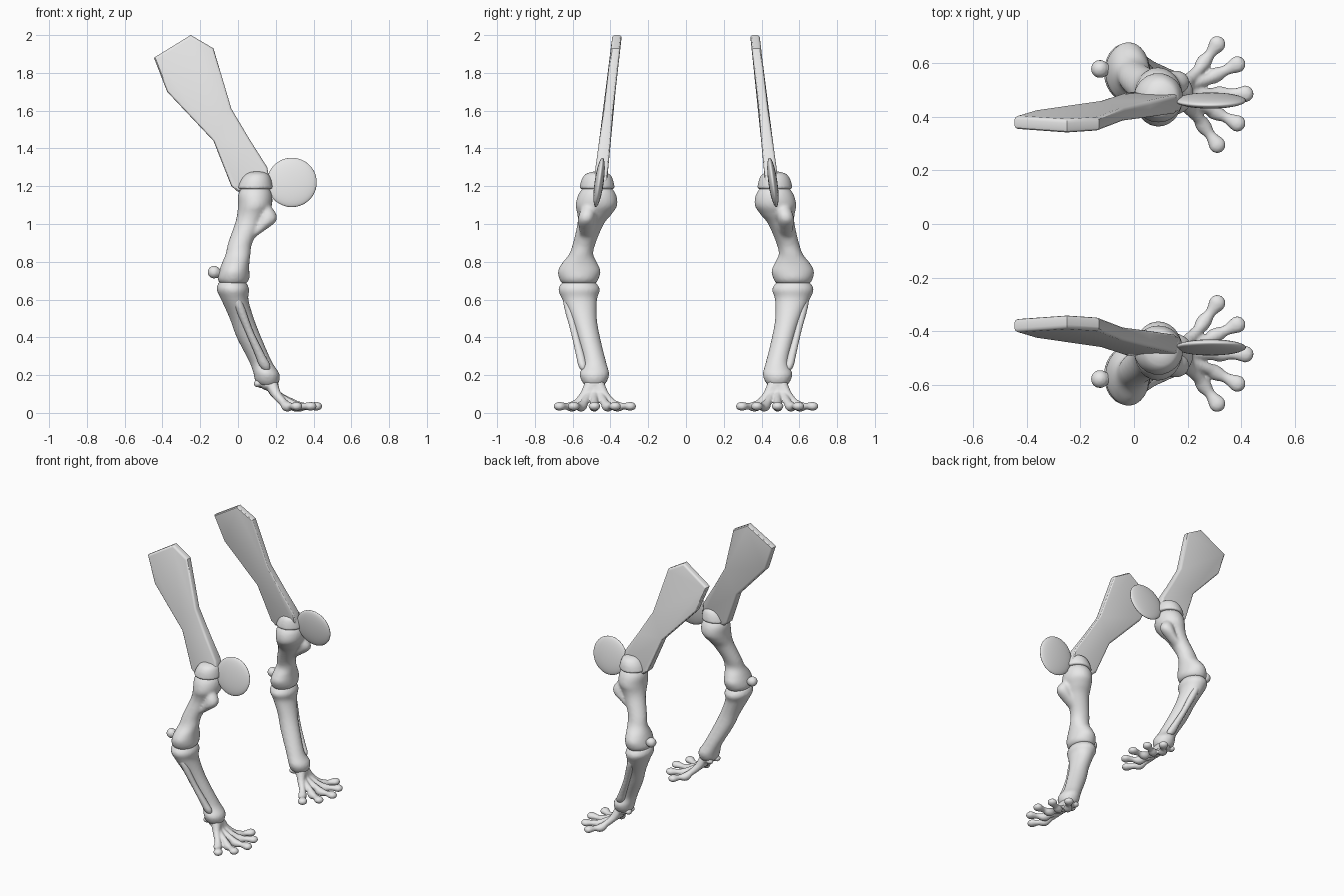
import bpy, bmesh, math
from mathutils import Matrix, Vector

cube = bpy.data.objects.get("Cube")
if cube:
    bpy.data.objects.remove(cube, do_unlink=True)

bone = bpy.data.materials.new("bone_grey")
bone.use_nodes = True
GREY = (0.8, 0.8, 0.8, 1)
bone.diffuse_color = GREY
bone.node_tree.nodes["Principled BSDF"].inputs["Base Color"].default_value = GREY


def spline(keys, steps=6):
    """Smoothly interpolate tuples of any length."""
    out = []
    for i in range(len(keys) - 1):
        a, b = keys[max(i - 1, 0)], keys[i]
        c, d = keys[i + 1], keys[min(i + 2, len(keys) - 1)]
        for s in range(steps):
            t = s / steps
            out.append([q + 0.5 * t * (r - p + t * (2 * p - 5 * q + 4 * r - e
                        + t * (3 * (q - r) + e - p)))
                        for p, q, r, e in zip(a, b, c, d)])
    out.append(list(keys[-1]))
    return out


def shaft(bm, keys, sides=32):
    """Closed tube of level oval rings: x, y, z, x radius, y radius."""
    rings = []
    for x, y, z, rx, ry in spline(keys):
        rings.append([bm.verts.new((x + rx * math.cos(k * math.tau / sides),
                                    y + ry * math.sin(k * math.tau / sides), z))
                      for k in range(sides)])
    for a, b in zip(rings, rings[1:]):
        for k in range(sides):
            n = (k + 1) % sides
            bm.faces.new((a[k], b[k], b[n], a[n]))
    bm.faces.new(rings[0])
    bm.faces.new(rings[-1][::-1])


def ball(bm, centre, radii, tilt=0, detail=3):
    m = (Matrix.Translation(centre) @ Matrix.Rotation(tilt, 4, 'X')
         @ Matrix.Diagonal((*radii, 1)))
    bmesh.ops.create_icosphere(bm, subdivisions=detail, radius=1, matrix=m)


def finish(name, bm, voxel=0.0, smooth=3):
    """Make the object, fuse its overlapping solids and mirror it to both sides."""
    bmesh.ops.recalc_face_normals(bm, faces=bm.faces)
    mesh = bpy.data.meshes.new(name)
    bm.to_mesh(mesh)
    bm.free()
    mesh.materials.append(bone)
    for p in mesh.polygons:
        p.use_smooth = True
    obj = bpy.data.objects.new(name, mesh)
    bpy.context.collection.objects.link(obj)
    if voxel:
        fuse = obj.modifiers.new("fuse", 'REMESH')
        fuse.mode = 'VOXEL'
        fuse.voxel_size = voxel
        fuse.use_smooth_shade = True
        soft = obj.modifiers.new("soften", 'SMOOTH')
        soft.factor = 0.5
        soft.iterations = smooth
    mirror = obj.modifiers.new("both_sides", 'MIRROR')
    mirror.use_axis = (False, True, False)
    mirror.use_mirror_merge = False
    return obj


# Shoulder blade: flat outline, thicker at the neck, leaning inward
outline = [(-0.445, 1.88), (-0.25, 2.0), (-0.13, 1.93), (-0.035, 1.61), (0.06, 1.45),
           (0.155, 1.3), (0.17, 1.21), (0.0, 1.17), (-0.035, 1.2), (-0.13, 1.44),
           (-0.375, 1.7)]
bm = bmesh.new()
sides = []
for sign in (-1, 1):
    row = []
    for x, z in outline:
        half = 0.025 + 0.01 * min(1, max(0, (1.65 - z) / 0.35))
        row.append(bm.verts.new((x, 0.445 - 0.115 * (z - 1.3) + sign * half, z)))
    sides.append(row)
front, back = sides
for k in range(len(outline)):
    n = (k + 1) % len(outline)
    bm.faces.new((front[k], front[n], back[n], back[k]))
bm.faces.new(front)
bm.faces.new(back[::-1])
bmesh.ops.recalc_face_normals(bm, faces=bm.faces)
rims = [e for e in bm.edges if (e.verts[0] in front) == (e.verts[1] in front)]
bmesh.ops.bevel(bm, geom=rims, offset=0.014, segments=3, profile=0.5, affect='EDGES')
blade = finish("shoulder_blade", bm)
bpy.ops.object.select_all(action='DESELECT')
blade.select_set(True)
bpy.context.view_layer.objects.active = blade
bpy.ops.object.shade_smooth_by_angle(angle=math.radians(30))

# Socket cap over the shoulder joint
bm = bmesh.new()
shaft(bm, [(0.1, 0.468, 1.277, 0.03, 0.03), (0.1, 0.468, 1.262, 0.062, 0.066),
           (0.095, 0.47, 1.23, 0.082, 0.085), (0.09, 0.47, 1.185, 0.095, 0.094)])
finish("shoulder_socket", bm, 0.008)

# Thin disc of the collar bone
bm = bmesh.new()
ball(bm, (0.285, 0.46, 1.22), (0.132, 0.024, 0.132), math.radians(8), 4)
finish("collar_disc", bm)

# Upper limb bone with its rounded head, side bump and wide elbow end
bm = bmesh.new()
shaft(bm, [(0.09, 0.47, 1.21, 0.06, 0.06), (0.09, 0.47, 1.16, 0.088, 0.098),
           (0.09, 0.474, 1.1, 0.09, 0.11), (0.075, 0.485, 1.05, 0.08, 0.09),
           (0.055, 0.505, 1.0, 0.072, 0.07), (0.012, 0.538, 0.9, 0.064, 0.06),
           (0.0, 0.555, 0.84, 0.066, 0.064), (-0.013, 0.563, 0.79, 0.073, 0.095),
           (-0.02, 0.565, 0.75, 0.08, 0.113), (-0.024, 0.567, 0.71, 0.084, 0.104),
           (-0.025, 0.567, 0.685, 0.07, 0.09)])
shaft(bm, [(0.14, 0.515, 1.1, 0.03, 0.03), (0.158, 0.525, 1.05, 0.046, 0.042),
           (0.15, 0.53, 1.01, 0.048, 0.042), (0.105, 0.53, 0.965, 0.035, 0.035),
           (0.05, 0.53, 0.92, 0.025, 0.03)])
finish("upper_bone", bm, 0.01)

# Elbow knob on a short stem
bm = bmesh.new()
ball(bm, (-0.127, 0.578, 0.745), (0.034, 0.034, 0.034))
ball(bm, (-0.09, 0.575, 0.735), (0.04, 0.022, 0.022))
finish("elbow_knob", bm, 0.007)

# Main forearm bone
bm = bmesh.new()
shaft(bm, [(-0.03, 0.567, 0.695, 0.07, 0.085), (-0.027, 0.566, 0.655, 0.086, 0.11),
           (-0.017, 0.563, 0.6, 0.072, 0.092), (0.02, 0.54, 0.5, 0.064, 0.068),
           (0.058, 0.515, 0.4, 0.065, 0.06), (0.12, 0.483, 0.27, 0.06, 0.06),
           (0.15, 0.485, 0.21, 0.068, 0.078), (0.155, 0.485, 0.17, 0.064, 0.068),
           (0.16, 0.485, 0.145, 0.045, 0.05)])
finish("forearm_bone", bm, 0.01)

# Thin second forearm bone along the outer side
bm = bmesh.new()
shaft(bm, [(-0.02, 0.628, 0.64, 0.02, 0.02), (0.005, 0.622, 0.57, 0.026, 0.026),
           (0.06, 0.59, 0.43, 0.022, 0.021), (0.115, 0.56, 0.31, 0.026, 0.024),
           (0.14, 0.548, 0.255, 0.03, 0.024), (0.15, 0.543, 0.228, 0.018, 0.016)])
finish("outer_forearm_bone", bm, 0.007)

# Hand: wrist bones and five beaded toes fanning forward
bm = bmesh.new()
MID = 0.485
ball(bm, (0.165, MID, 0.15), (0.05, 0.055, 0.032))
ball(bm, (0.105, MID + 0.02, 0.155), (0.022, 0.025, 0.02))
ball(bm, (0.125, MID - 0.035, 0.15), (0.025, 0.022, 0.02))
for tx, ty in [(0.31, 0.67), (0.385, 0.595), (0.415, MID), (0.385, 0.375), (0.31, 0.295)]:
    d, reach = ty - MID, tx - 0.19
    toe = [(0.18, MID + 0.12 * d, 0.145, 0.034, 0.034),
           (0.205, MID + 0.28 * d, 0.095, 0.026, 0.026),
           (0.19 + 0.42 * reach, MID + 0.48 * d, 0.055, 0.022, 0.022),
           (0.19 + 0.58 * reach, MID + 0.63 * d, 0.034, 0.029, 0.028),
           (0.19 + 0.78 * reach, MID + 0.8 * d, 0.035, 0.02, 0.018),
           (tx, ty, 0.035, 0.032, 0.024)]
    for x, y, z, r, rz in spline(toe):
        ball(bm, (x, y, z), (r, r, rz), detail=2)
finish("hand", bm, 0.006, 2)
